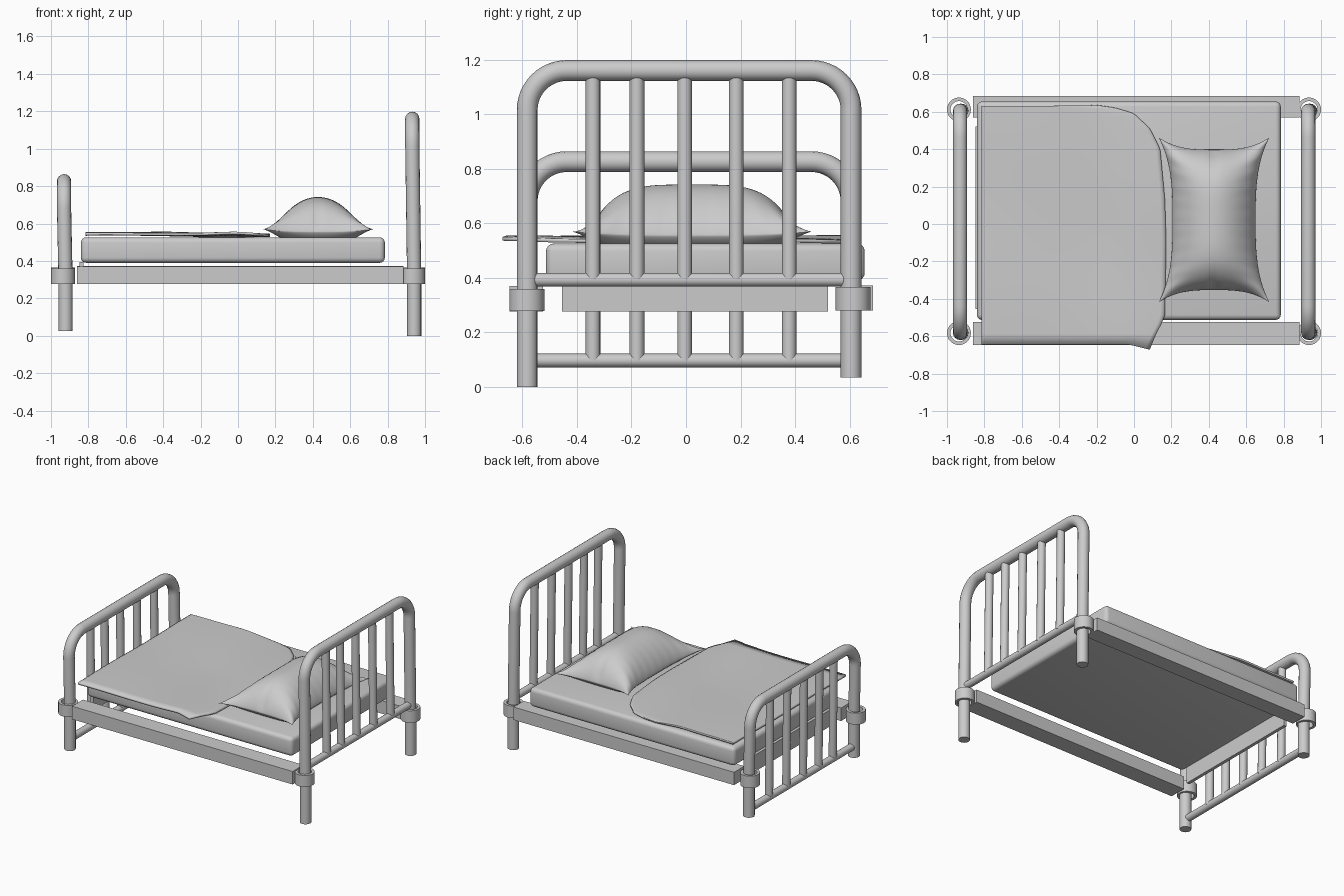
import bpy, bmesh, math
from mathutils import Vector

if "Cube" in bpy.data.objects:
    bpy.data.objects.remove(bpy.data.objects["Cube"])


def finish(obj, angle=40):
    bpy.ops.object.select_all(action='DESELECT')
    obj.select_set(True)
    bpy.context.view_layer.objects.active = obj
    bpy.ops.object.shade_smooth_by_angle(angle=math.radians(angle))
    return obj


def mesh_object(name, bm):
    bmesh.ops.recalc_face_normals(bm, faces=bm.faces)
    me = bpy.data.meshes.new(name)
    bm.to_mesh(me)
    bm.free()
    obj = bpy.data.objects.new(name, me)
    bpy.context.collection.objects.link(obj)
    return finish(obj)


def tube(name, pts, r):
    cu = bpy.data.curves.new(name, 'CURVE')
    cu.dimensions = '3D'
    cu.bevel_depth = r
    cu.bevel_resolution = 6
    cu.use_fill_caps = True
    sp = cu.splines.new('POLY')
    sp.points.add(len(pts) - 1)
    for p, co in zip(sp.points, pts):
        p.co = (*co, 1)
    obj = bpy.data.objects.new(name, cu)
    bpy.context.collection.objects.link(obj)
    bpy.ops.object.select_all(action='DESELECT')
    obj.select_set(True)
    bpy.context.view_layer.objects.active = obj
    bpy.ops.object.convert(target='MESH')
    return finish(bpy.context.object)


def box(name, lo, hi, bevel=0):
    lo, hi = Vector(lo), Vector(hi)
    bm = bmesh.new()
    bmesh.ops.create_cube(bm, size=1)
    for v in bm.verts:
        v.co = (lo + hi) / 2 + v.co * (hi - lo)
    if bevel:
        bmesh.ops.bevel(bm, geom=bm.edges[:], offset=bevel, segments=4,
                        profile=0.5, affect='EDGES')
    return mesh_object(name, bm)


def ring(name, x, y, z0, z1, r_in, r_out, n=32):
    bm = bmesh.new()
    prof = [(r_in, z0), (r_out, z0), (r_out, z1), (r_in, z1)]
    loops = []
    for i in range(n):
        a = math.tau * i / n
        loops.append([bm.verts.new((x + r * math.cos(a), y + r * math.sin(a), z))
                      for r, z in prof])
    for i in range(n):
        a, b = loops[i], loops[(i + 1) % n]
        for k in range(4):
            j = (k + 1) % 4
            bm.faces.new((a[k], b[k], b[j], a[j]))
    return mesh_object(name, bm)


def bed_end(name, x_leg, x_top, z_front, z_back, z_top, z_bar):
    """Bent tube frame with a cross bar, five spindles and leg collars."""
    y0, y1, R = -0.582, 0.605, 0.145
    pts = [(x_leg, y0, z_front), (x_leg, y0, 0.3)]
    for cy, a0 in ((y0 + R, 180), (y1 - R, 90)):
        for i in range(13):
            a = math.radians(a0 - 90 * i / 12)
            pts.append((x_top, cy + R * math.cos(a), z_top - R + R * math.sin(a)))
    pts += [(x_leg, y1, 0.3), (x_leg, y1, z_back)]
    tube(name + "_frame", pts, 0.038)
    tube(name + "_cross_bar", [(x_leg, y0, z_bar), (x_leg, y1, z_bar)], 0.025)
    for i, y in enumerate((-0.341, -0.18, -0.005, 0.184, 0.378)):
        tube(f"{name}_spindle_{i + 1}", [(x_leg, y, z_bar), (x_top, y, z_top)], 0.027)
    xc = math.copysign(0.936, x_leg)
    ring(name + "_front_collar", xc, -0.583, 0.278, 0.36, 0.045, 0.064)
    ring(name + "_back_collar", xc, 0.612, 0.28, 0.366, 0.045, 0.064)


# Bed ends
bed_end("headboard", 0.942, 0.932, 0.0, 0.035, 1.16, 0.393)
bed_end("footboard", -0.922, -0.93, 0.025, 0.05, 0.826, 0.097)

# Rails and foot cross board
box("front_rail", (-0.86, -0.647, 0.277), (0.885, -0.524, 0.37))
box("back_rail", (-0.86, 0.57, 0.28), (0.885, 0.685, 0.372))
box("foot_cross_board", (-0.848, -0.455, 0.277), (-0.825, 0.52, 0.395))

# Mattress
box("mattress", (-0.84, -0.513, 0.39), (0.785, 0.655, 0.526), 0.028)

# Blanket: free right edge follows (y, x) points
EDGE = [(-0.672, 0.05), (-0.64, 0.09), (-0.5, 0.165), (-0.1, 0.172), (0.13, 0.165),
        (0.4, 0.14), (0.51, 0.085), (0.59, 0.0), (0.62, -0.1), (0.632, -0.2)]


def edge_x(y):
    for (ya, xa), (yb, xb) in zip(EDGE, EDGE[1:]):
        if y <= yb:
            return xa + (xb - xa) * max(0, (y - ya) / (yb - ya))
    return EDGE[-1][1]


bm = bmesh.new()
NU, NV = 40, 48
rows = []
for j in range(NV + 1):
    t = j / NV
    y = -0.645 + 1.277 * math.sin(t * math.pi / 2) ** 0.9
    row = []
    for i in range(NU + 1):
        s = i / NU
        x = -0.815 + (edge_x(y) + 0.815) * s
        yy = y
        if j == 0:                       # drooping front corner
            yy -= 0.027 * max(0, (s - 0.88) / 0.12)
        z = (0.543 + 0.005 * math.sin(5 * x + 3 * y) * math.cos(4 * y - 2 * x)
             + 0.010 * math.exp(-((x + 0.2 + 0.3 * y) / 0.12) ** 2) * abs(y)
             - 0.008 * s ** 6)
        row.append(bm.verts.new((x, yy, z)))
    rows.append(row)
for a, b in zip(rows, rows[1:]):
    for i in range(NU):
        bm.faces.new((a[i], a[i + 1], b[i + 1], b[i]))
blanket = mesh_object("blanket", bm)
sol = blanket.modifiers.new("thickness", 'SOLIDIFY')
sol.thickness = 0.014
sol.offset = 0

# Pillow: two puffed sheets sharing a seam
bm = bmesh.new()
NU, NV = 40, 56


def pillow_point(u, v, top):
    x = 0.428 + u * (0.222 + 0.073 * abs(v) ** 3)
    y = 0.022 + v * (0.375 + 0.065 * abs(u) ** 3)
    puff = max(0, 1 - u * u) ** 0.72 * max(0, 1 - v ** 4) ** 0.75
    seam = 0.555 + 0.015 * abs(u * v) ** 3
    if not top:
        return x, y, seam - 0.036 * min(1, puff * 2.5)
    ripple = 0.004 * math.sin(34 * v) * abs(u) ** 3 * puff ** 0.3
    crease = 0.025 * math.exp(-(u / 0.07) ** 2) * v ** 6 * min(1, puff * 3)
    return x, y, seam + 0.187 * puff + ripple - crease


def spread(i, n):
    return math.sin((i / n - 0.5) * math.pi)


for top in (True, False):
    g = [[bm.verts.new(pillow_point(spread(i, NU), spread(j, NV), top))
          for i in range(NU + 1)] for j in range(NV + 1)]
    for a, b in zip(g, g[1:]):
        for i in range(NU):
            bm.faces.new((a[i], a[i + 1], b[i + 1], b[i]))
bmesh.ops.remove_doubles(bm, verts=bm.verts, dist=0.00005)
finish(mesh_object("pillow", bm), 60)
